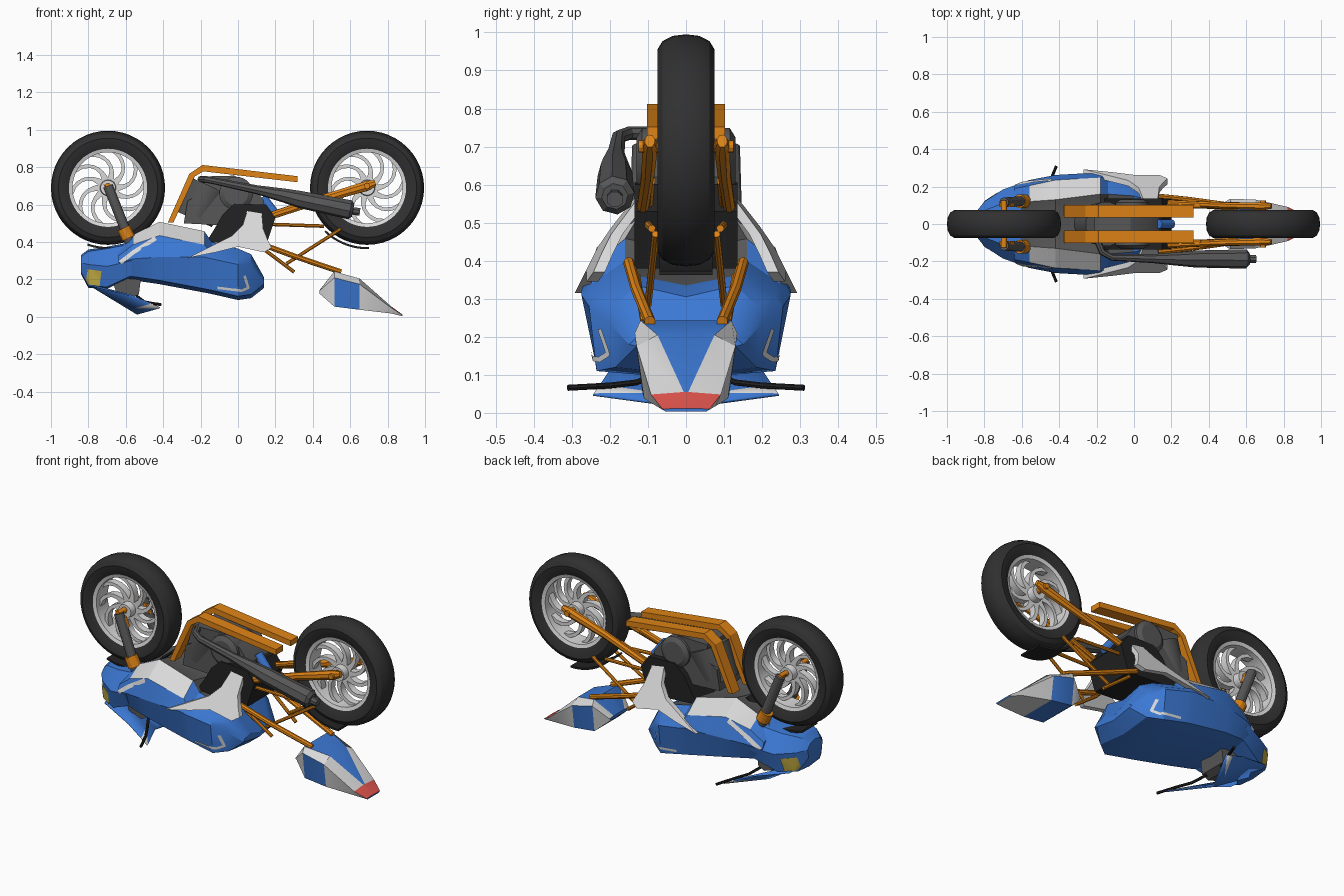
import bpy, bmesh, math
from mathutils import Vector
from mathutils.bvhtree import BVHTree

if "Cube" in bpy.data.objects:
    bpy.data.objects.remove(bpy.data.objects["Cube"])


def mat(name, r, g, b):
    m = bpy.data.materials.new(name)
    m.diffuse_color = (r, g, b, 1)
    m.use_nodes = True
    m.node_tree.nodes["Principled BSDF"].inputs["Base Color"].default_value = m.diffuse_color
    return m


BLUE = mat("blue paint", .045, .19, .66)
WHITE = mat("light grey", .70, .70, .70)
ORANGE = mat("orange frame", .74, .23, .008)
RUBBER = mat("rubber", .03, .03, .03)
GREY = mat("dark grey metal", .095, .095, .095)
BLACK = mat("black plastic", .016, .016, .016)
YELLOW = mat("yellow lamp", .60, .46, .06)
RED = mat("red lamp", .75, .09, .075)


def finish(name, bm, *mats):
    bmesh.ops.recalc_face_normals(bm, faces=bm.faces)
    me = bpy.data.meshes.new(name)
    bm.to_mesh(me)
    bm.free()
    for m in mats:
        me.materials.append(m)
    ob = bpy.data.objects.new(name, me)
    bpy.context.collection.objects.link(ob)
    return ob


def prism(name, poly, y0, y1, m, sides=(1, -1)):
    """xz outline between two depths; a depth may be a function of x, z"""
    f = lambda y, x, z: y(x, z) if callable(y) else y
    bm = bmesh.new()
    for s in sides:
        a, b = [[bm.verts.new((x, s * f(y, x, z), z)) for x, z in poly] for y in (y0, y1)]
        bm.faces.new(a)
        bm.faces.new(b[::-1])
        for i in range(len(a)):
            bm.faces.new((a[i - 1], a[i], b[i], b[i - 1]))
    return finish(name, bm, m)


def tube(name, pts, radii, m, n=12, sides=(1, -1), tall=1):
    """swept round bar, mirrored in y; tall stretches the section in z"""
    if not isinstance(radii, (list, tuple)):
        radii = [radii] * len(pts)
    bm = bmesh.new()
    for s in sides:
        P = [Vector((x, s * y, z)) for x, y, z in pts]
        T = [(P[min(i + 1, len(P) - 1)] - P[max(i - 1, 0)]).normalized() for i in range(len(P))]
        q, rings = Vector((0, 0, 1)).rotation_difference(T[0]), []
        for i, p in enumerate(P):
            if i:
                q = T[i - 1].rotation_difference(T[i]) @ q
            ring = []
            for k in range(n):
                a = 2 * math.pi * (k + .5) / n
                d = q @ Vector((math.cos(a), math.sin(a), 0)) * radii[i]
                d.z *= tall
                ring.append(bm.verts.new(p + d))
            rings.append(ring)
        for a, b in zip(rings, rings[1:]):
            for k in range(n):
                bm.faces.new((a[k - 1], a[k], b[k], b[k - 1]))
        bm.faces.new(rings[0])
        bm.faces.new(rings[-1])
    return finish(name, bm, m)


def loft(name, stations, mats, rule):
    """stations: (x, half section from top centre to bottom centre)"""
    bm, rings = bmesh.new(), []
    for x, half in stations:
        full = half + [(-y, z) for y, z in half[-2:0:-1]]
        rings.append([bm.verts.new((x, y, z)) for y, z in full])
    n = len(stations[0][1])
    for i, (a, b) in enumerate(zip(rings, rings[1:])):
        for k in range(2 * n - 2):
            j = (k + 1) % len(a)
            fc = bm.faces.new((a[k], a[j], b[j], b[k]))
            fc.material_index = rule(i, k if k < n - 1 else 2 * n - 3 - k)
    bm.faces.new(rings[0])
    bm.faces.new(rings[-1])
    return finish(name, bm, *mats)


def lathe(name, profile, cx, cz, m, n=48):
    """closed (radius, y) profile turned about a wheel axle"""
    bm = bmesh.new()
    rings = [[bm.verts.new((cx + r * math.cos(2 * math.pi * k / n), y,
                            cz + r * math.sin(2 * math.pi * k / n))) for r, y in profile] for k in range(n)]
    for k in range(n):
        a, b = rings[k - 1], rings[k]
        for j in range(len(a)):
            bm.faces.new((a[j - 1], a[j], b[j], b[j - 1]))
    return finish(name, bm, m)


def stripe(name, target, path, width, m, lift=.005):
    """thin band laid on both flanks of a body along an xz path"""
    me = target.data
    tree = BVHTree.FromPolygons([v.co for v in me.vertices], [p.vertices for p in me.polygons])
    dense = [Vector(a).lerp(Vector(b), t / 8) for a, b in zip(path, path[1:]) for t in range(8)] + [Vector(path[-1])]
    bm = bmesh.new()
    for s in (1, -1):
        prev = None
        for i, p in enumerate(dense):
            d = (dense[min(i + 1, len(dense) - 1)] - dense[max(i - 1, 0)]).normalized()
            w = Vector((-d.y, d.x)) * width / 2
            pair = []
            for u in range(7):
                c = p + w * (1 - u / 3)
                hit = tree.ray_cast(Vector((c.x, s, c.y)), Vector((0, -s, 0)))
                ok = hit[0] and hit[0].y * s > 0
                pair.append(bm.verts.new(hit[0] + Vector((0, s * lift, 0))) if ok else None)
            for j in range(6):
                quad = prev and (prev[j], prev[j + 1], pair[j + 1], pair[j])
                if quad and all(quad):
                    bm.faces.new(quad)
            prev = pair
    return finish(name, bm, m)


# wheels: tyre, rim, hub and swirled spokes
WZ = .69
for label, cx in (("front", -.695), ("rear", .69)):
    lathe(label + "_tyre", [(.205, -.055), (.235, -.07), (.265, -.075), (.287, -.062), (.301, -.035), (.305, 0),
                            (.301, .035), (.287, .062), (.265, .075), (.235, .07), (.205, .055)], cx, WZ, RUBBER)
    lathe(label + "_rim", [(.19, -.052), (.209, -.058), (.209, .058), (.19, .052)], cx, WZ, WHITE)
    lathe(label + "_hub", [(.012, -.06), (.04, -.06), (.045, 0), (.04, .06), (.012, .06)], cx, WZ, WHITE, 24)
    for k in range(10):
        left, right = [], []
        for j in range(7):
            t = j / 6
            r, a = .035 + .162 * t, 2 * math.pi * k / 10 + .75 * t * t
            half = .011 + .012 * (2 * t - 1) ** 2
            for side, out in ((1, left), (-1, right)):
                b = a + side * half / r
                out.append((cx + r * math.cos(b), WZ + r * math.sin(b)))
        prism(f"{label}_spoke_{k}", left + right[::-1], -.02, .02, WHITE, (1,))
    tube(label + "_axle", [(cx, -.125, WZ + .01), (cx, .125, WZ + .01)], .016, ORANGE, sides=(1,))


# mudguards hugging the tyres
def guard(name, cx, a0, a1):
    arc = [math.radians(a0 + (a1 - a0) * i / 12) for i in range(13)]
    ring = lambda r, seq: [(cx + r * math.cos(a), WZ + r * math.sin(a)) for a in seq]
    prism(name, ring(.317, arc) + ring(.328, arc[::-1]), -.07, .07, BLACK, (1,))


guard("front_mudguard", -.695, 250, 322)
guard("rear_mudguard", .69, 226, 272)

# fork
tube("fork_leg", [(-.695, .115, .70), (-.60, .122, .46)], .027, GREY)
tube("fork_clamp", [(-.612, .122, .475), (-.585, .122, .42)], .037, ORANGE)
tube("fork_upper", [(-.59, .122, .43), (-.55, .12, .32)], .028, GREY)
prism("fork_foot", [(-.72, .71), (-.66, .68), (-.64, .63), (-.69, .65)], .09, .115, ORANGE)

# main fairing: x, top, inner width, shoulder width, mid height, mid width, bottom, bottom width
rows = [(-.64, .36, .10, .19, .29, .205, .20, .15), (-.56, .44, .12, .205, .31, .235, .195, .20),
        (-.42, .508, .13, .235, .32, .262, .175, .225), (-.18, .458, .16, .248, .32, .276, .13, .24),
        (-.14, .40, .16, .248, .31, .275, .122, .24), (.0, .365, .15, .235, .28, .255, .09, .235),
        (.07, .335, .13, .185, .235, .20, .10, .185), (.14, .21, .08, .13, .18, .15, .155, .13)]
body = loft("main_fairing", [(x, [(0, zt - .03), (wi, zt), (wt, zt - .22 * (zt - zb)), (wm, zm),
                                  (wb, zb + .02), (0, zb)])
                             for x, zt, wi, wt, zm, wm, zb, wb in rows],
            (BLUE, WHITE, GREY),
            lambda i, j: (2 if j == 0 and i < 5 else 1 if j == 1 and 0 < i < 3 else 0))
stripe("front_stripe", body, [(-.63, .29), (-.56, .345), (-.44, .42)], .022, WHITE)
stripe("rear_stripe", body, [(-.11, .155), (.02, .14), (.055, .155), (.035, .22)], .014, WHITE)

# nose with lamps
nose = loft("nose", [(x, [(0, zt), (w * .6, zt - .01), (w, zm), (w * .85, zb + .01), (0, zb)])
                     for x, zt, w, zm, zb in [(-.84, .33, .07, .29, .23), (-.80, .36, .12, .28, .155),
                                              (-.70, .375, .185, .27, .15), (-.57, .40, .23, .30, .21)]],
            (BLUE,), lambda i, j: 0)
stripe("headlamp", nose, [(-.81, .215), (-.735, .205)], .08, YELLOW, .007)

# windscreen with swept-back wings and a pale band
bm = bmesh.new()
for s in (1, -1):
    a, b, c, d, e, f, g = [bm.verts.new((x, s * y, z)) for x, y, z in
                           ((-.80, 0, .17), (-.54, 0, .012), (-.42, .245, .045), (-.57, .20, .11), (-.77, .14, .16),
                            (-.472, .229, .068), (-.552, .07, .046))]
    for fc in ((a, b, g, d), (b, c, g), (g, f, d), (a, d, e)):
        bm.faces.new(fc)
    bm.faces.new((g, c, f)).material_index = 1
bmesh.ops.remove_doubles(bm, verts=bm.verts, dist=.0005)
screen = finish("windscreen", bm, BLUE, WHITE)
screen.modifiers.new("thickness", 'SOLIDIFY').thickness = .008

# steering head and handlebars
prism("steering_head", [(-.68, .21), (-.52, .20), (-.53, .12), (-.57, .10), (-.65, .13)], -.085, .085, GREY, (1,))
tube("handlebar", [(-.54, .06, .11), (-.50, .13, .08), (-.46, .20, .072), (-.415, .31, .066)], .008, BLACK, 8)

# pale side panels and the dark cover behind them
lean = lambda x, z: .29 - .5 * (z - .32) - .25 * max(z - .46, 0) - .12 * max(x, 0)
prism("side_panel", [(-.27, .315), (-.13, .385), (-.03, .435), (.025, .49), (.05, .57), (.125, .58), (.135, .47),
                     (.155, .42), (.18, .37), (.14, .345), (.0, .375), (-.12, .345)],
      lean, lambda x, z: lean(x, z) - .03, WHITE)
prism("side_cover", [(-.17, .40), (-.12, .48), (-.08, .55), (-.02, .605), (.15, .60), (.2, .53), (.15, .38)],
      -.135, .135, BLACK, (1,))

# engine
prism("engine_block", [(-.29, .50), (-.27, .62), (-.2, .66), (-.21, .75), (-.02, .755), (.08, .70), (.14, .62),
                       (.1, .48)], -.10, .10, GREY, (1,))
tube("engine_cover", [(-.01, .06, .66), (-.01, .115, .66), (-.01, .13, .66)], [.09, .09, .065], GREY, 20)
tube("engine_cylinder", [(-.23, 0, .52), (-.15, 0, .70)], [.10, .12], GREY, 16, (1,))
tube("shock_spring", [(.13, 0, .64), (.20, 0, .55)], .025, BLUE, 12, (1,))

# exhaust on the near side
tube("exhaust", [(-.2, -.08, .735), (-.17, -.15, .735), (-.12, -.178, .725), (.1, -.185, .68), (.25, -.187, .648),
                 (.33, -.187, .628), (.60, -.187, .572), (.615, -.187, .569)],
     [.018, .018, .018, .024, .038, .046, .052, .035], GREY, 8, (1,))
tube("exhaust_tip", [(.60, -.187, .568), (.652, -.187, .561)], .022, GREY, 8, (1,))

# skid rails and frame
prism("skid_rail", [(-.375, .505), (-.26, .765), (-.19, .812), (.318, .752), (.318, .72), (-.185, .778), (-.232, .75),
                    (-.345, .505)], .035, .102, ORANGE)
tube("swingarm", [(.16, .115, .535), (.45, .10, .63), (.69, .095, .70), (.735, .095, .715)],
     [.016, .018, .022, .014], ORANGE, 8, tall=1.3)
tube("frame_link", [(.16, .10, .495), (.46, .09, .485)], .010, ORANGE, 8)
tube("tail_rail", [(.11, .15, .395), (.30, .13, .325), (.55, .095, .24)], .015, ORANGE, 8)
tube("tail_brace", [(.26, .10, .285), (.55, .08, .47)], .010, ORANGE, 8)
tube("tail_strut", [(.14, .13, .36), (.30, .11, .24)], .010, ORANGE, 8)
tube("upper_strut", [(.18, .10, .55), (.36, .095, .61)], .014, ORANGE, 8)

# tail unit: blue wedge, pale flanks, red lamp at the tip
tail = [(.435, .142, .05, .09, .125), (.515, .243, .12, .135, .055), (.65, .205, .075, .13, .038),
        (.82, .055, .006, .092, .018), (.88, .012, .004, .062, .003)]
loft("tail", [(x, [(0, zt), (wi, zt), (w, zt - .18 * (zt - zb)), (w * .85, zb), (0, zb)]) for x, zt, wi, w, zb in tail],
     (BLUE, WHITE, RED),
     lambda i, j: 2 if i == 3 and j < 2 else 1 if j == 1 or (j == 2 and i != 1) or (j == 3 and i > 1) else 0)

# smooth round parts, keep creases
for ob in bpy.context.scene.objects:
    ob.select_set(True)
    bpy.context.view_layer.objects.active = ob
bpy.ops.object.shade_smooth_by_angle(angle=math.radians(28))
